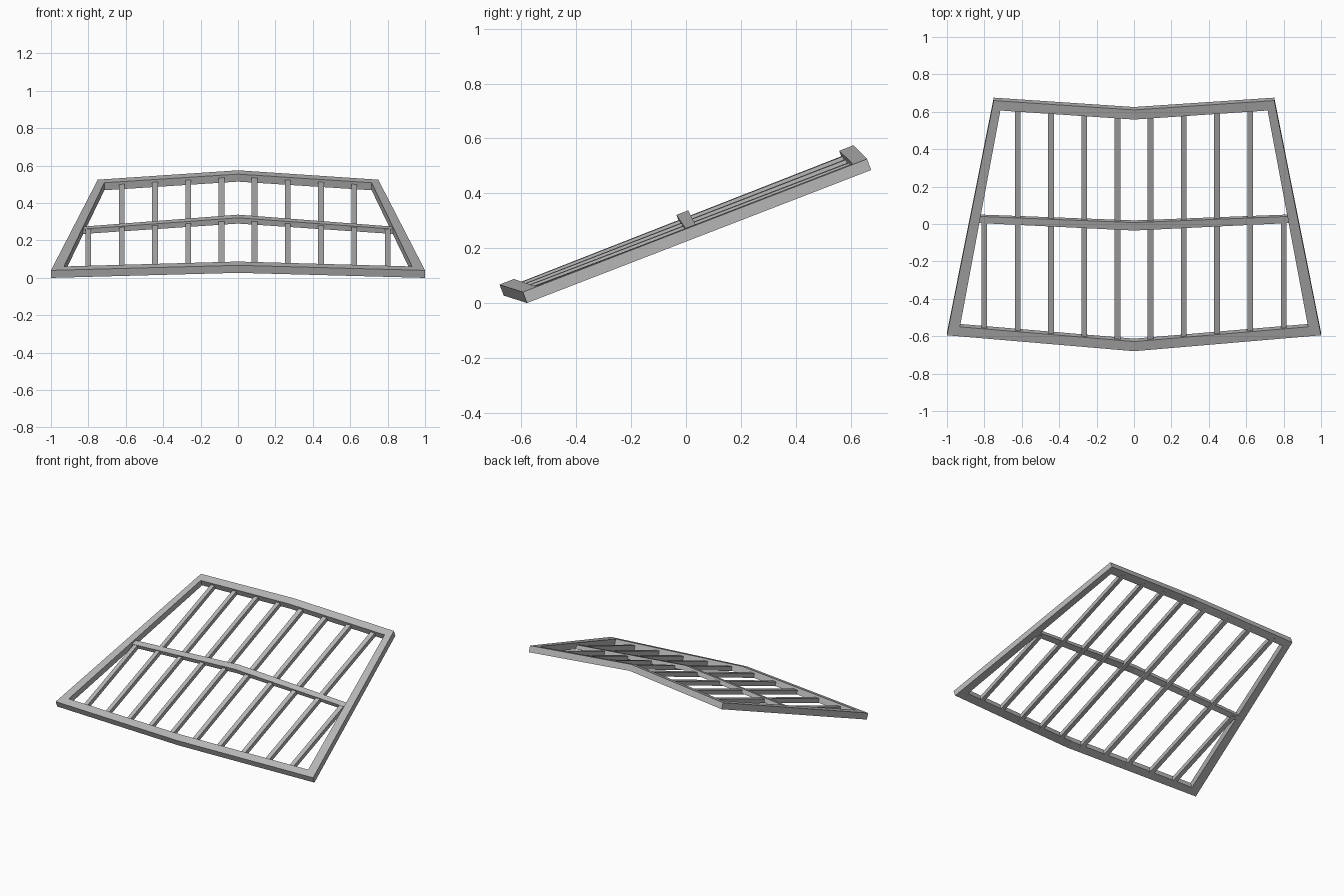
import bpy, bmesh
from mathutils import Vector

cube = bpy.data.objects.get("Cube")
if cube:
    bpy.data.objects.remove(cube, do_unlink=True)

grey = bpy.data.materials.new("grey_metal")
grey.use_nodes = True
colour = (0.48, 0.48, 0.48, 1)
grey.diffuse_color = colour
grey.node_tree.nodes["Principled BSDF"].inputs["Base Color"].default_value = colour

# Folded, tapering, sloping panel: centre ridge and outer edge lines
RIDGE = Vector((0, -0.68, 0.067)), Vector((0, 0.61, 0.575))
EDGE = Vector((1, -0.595, 0.04)), Vector((0.75, 0.66, 0.525))
DOWN = Vector((0, 0.36, -0.933))
THICK = 0.043


def panel(a, t, depth=0):
    """Point at fraction a from ridge (0) to edge (+-1) and t front to back."""
    p = RIDGE[0].lerp(RIDGE[1], t).lerp(EDGE[0].lerp(EDGE[1], t), abs(a))
    if a < 0:
        p.x = -p.x
    return p + DOWN * depth


def loft(name, sections):
    """Join four-cornered sections into a capped beam."""
    bm = bmesh.new()
    rings = [[bm.verts.new(p) for p in s] for s in sections]
    for r, q in zip(rings, rings[1:]):
        for i in range(4):
            j = (i + 1) % 4
            bm.faces.new((r[i], r[j], q[j], q[i]))
    bm.faces.new(rings[0])
    bm.faces.new(rings[-1][::-1])
    bmesh.ops.recalc_face_normals(bm, faces=bm.faces)
    mesh = bpy.data.meshes.new(name)
    bm.to_mesh(mesh)
    bm.free()
    mesh.materials.append(grey)
    obj = bpy.data.objects.new(name, mesh)
    bpy.context.collection.objects.link(obj)


def cross_section(a, t0, t1, top, bottom):
    return [panel(a, t0, top), panel(a, t1, top),
            panel(a, t1, bottom), panel(a, t0, bottom)]


# Front and back rails, bent at the ridge
for name, t0, t1 in (("front_rail", 0, 0.04), ("back_rail", 0.96, 1)):
    loft(name, [cross_section(a, t0, t1, 0, THICK) for a in (-0.95, 0, 0.95)])

# Middle rail, its ends dipping slightly
loft("middle_rail", [
    cross_section(-0.96, 0.477, 0.505, 0.014, 0.042),
    cross_section(0, 0.5, 0.533, 0, 0.033),
    cross_section(0.96, 0.477, 0.505, 0.014, 0.042)])

# Side rails
for side, label in ((1, "left"), (-1, "right")):
    loft(label + "_side_rail", [
        [panel(side, t), panel(side * 0.94, t),
         panel(side * 0.94, t, THICK), panel(side, t, THICK)]
        for t in (0, 1)])


def bar(name, x, t_end):
    """Straight slat at constant x, set a little below the rail tops."""
    sections = []
    for t in (0.02, t_end):
        width = 1 - 0.25 * t
        sections.append([panel((x + dx) / width, t, d) for dx, d in
                         ((-0.015, 0.015), (0.015, 0.015),
                          (0.015, 0.044), (-0.015, 0.044))])
    loft(name, sections)


# Long slats, with a short one at each side
for side, label in ((1, "left"), (-1, "right")):
    for i in range(4):
        bar(f"{label}_slat_{i + 1}", side * (0.088 + 0.178 * i), 0.98)
    bar(label + "_short_slat", side * 0.8, 0.495)
